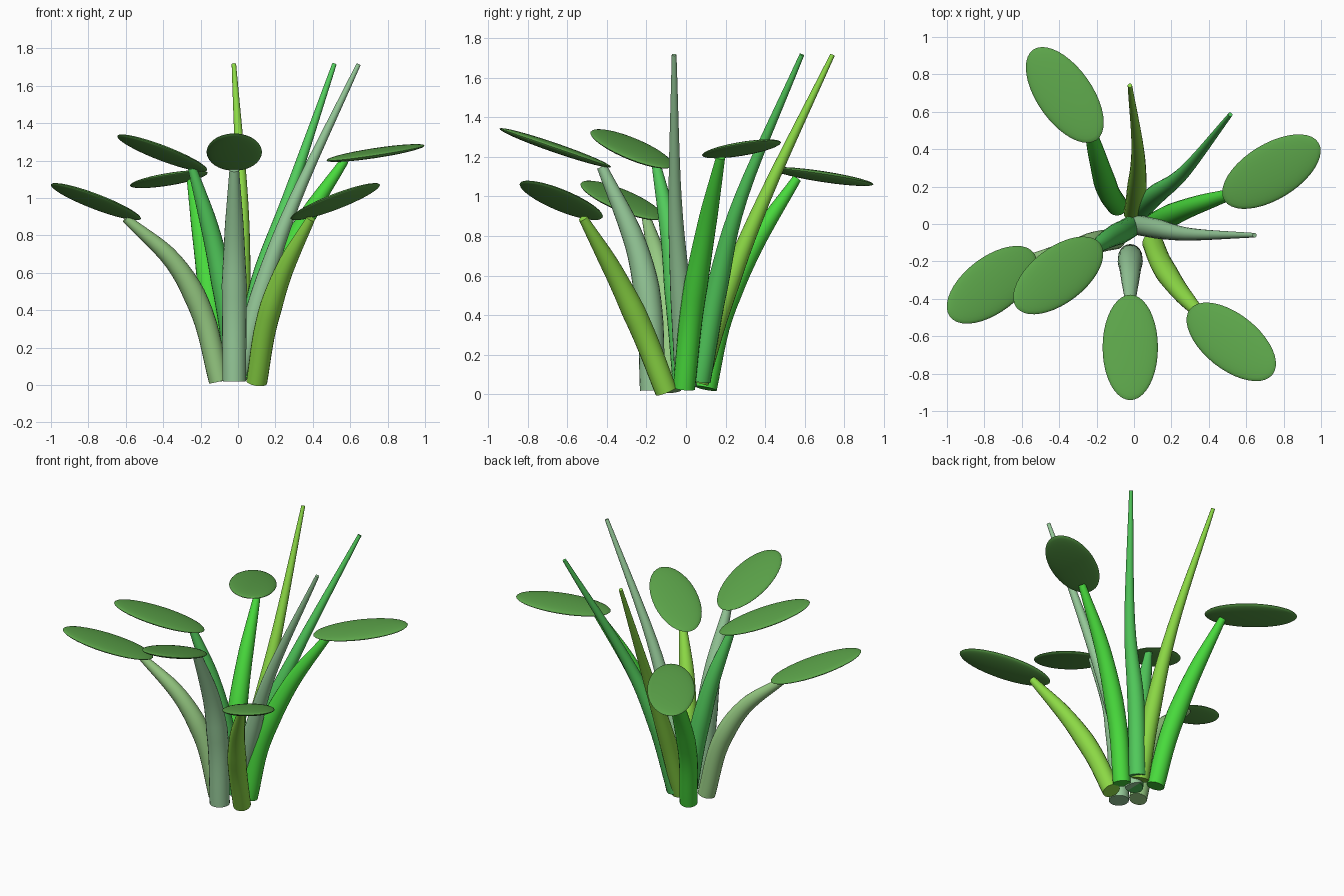
import bpy, bmesh, math
from mathutils import Vector, Matrix

if "Cube" in bpy.data.objects:
    bpy.data.objects.remove(bpy.data.objects["Cube"])


def material(name, hex_code):
    def lin(c):
        return c / 12.92 if c <= 0.04045 else ((c + 0.055) / 1.055) ** 2.4
    m = bpy.data.materials.new(name)
    rgb = [lin(int(hex_code[i:i + 2], 16) / 255) for i in (0, 2, 4)]
    m.diffuse_color = (*rgb, 1)
    m.use_nodes = True
    m.node_tree.nodes["Principled BSDF"].inputs["Base Color"].default_value = m.diffuse_color
    return m


LEAF = material("leaf green", "5BA349")
SAGE = material("pale sage", "97CB9A")
MOSS = material("soft moss", "97CB83")
LIME = material("lime green", "8CD945")
BRIGHT = material("bright green", "48DA3C")
MID = material("fresh green", "52CC5C")


def finish(bm, name, mat):
    bmesh.ops.recalc_face_normals(bm, faces=bm.faces)
    me = bpy.data.meshes.new(name)
    bm.to_mesh(me)
    bm.free()
    me.materials.append(mat)
    ob = bpy.data.objects.new(name, me)
    bpy.context.collection.objects.link(ob)
    bpy.ops.object.select_all(action='DESELECT')
    ob.select_set(True)
    bpy.context.view_layer.objects.active = ob
    bpy.ops.object.shade_smooth_by_angle(angle=math.radians(40))
    return ob


def smooth_path(pts, steps=6):
    """Catmull-Rom curve through the points."""
    p = [Vector(q) for q in pts]
    p = [2 * p[0] - p[1]] + p + [2 * p[-1] - p[-2]]
    out = []
    for i in range(1, len(p) - 2):
        a, b, c, d = p[i - 1:i + 3]
        for k in range(steps):
            t = k / steps
            out.append(0.5 * (2 * b + (c - a) * t + (2 * a - 5 * b + 4 * c - d) * t * t
                              + (3 * b - a - 3 * c + d) * t ** 3))
    return out + [p[-2]]


def radius_at(profile, t):
    for (t0, r0), (t1, r1) in zip(profile, profile[1:]):
        if t <= t1:
            return r0 + (r1 - r0) * (t - t0) / (t1 - t0)
    return profile[-1][1]


def stalk(name, pts, profile, mat, scale=1.0, sides=20):
    """Tapered round tube swept along a curved path, capped at both ends."""
    path = smooth_path(pts)
    n = len(path) - 1
    bm = bmesh.new()
    rings = []
    for i, c in enumerate(path):
        tan = (path[min(i + 1, n)] - path[max(i - 1, 0)]).normalized()
        u = Vector((0, 1, 0)).cross(tan).normalized()
        v = tan.cross(u)
        r = radius_at(profile, i / n) * scale
        rings.append([bm.verts.new(c + r * (math.cos(a) * u + math.sin(a) * v))
                      for a in (2 * math.pi * k / sides for k in range(sides))])
    for lo, hi in zip(rings, rings[1:]):
        for k in range(sides):
            j = (k + 1) % sides
            bm.faces.new((lo[k], lo[j], hi[j], hi[k]))
    bm.faces.new(rings[0])
    bm.faces.new(rings[-1])
    return finish(bm, name, mat)


def leaf(name, centre, azimuth, pitch):
    """Flattened ellipsoid pad pointing outwards."""
    bm = bmesh.new()
    bmesh.ops.create_uvsphere(bm, u_segments=40, v_segments=16, radius=1)
    m = (Matrix.Translation(centre)
         @ Matrix.Rotation(math.radians(azimuth), 4, 'Z')
         @ Matrix.Rotation(math.radians(-pitch), 4, 'Y')
         @ Matrix.Diagonal((0.298, 0.148, 0.024, 1)))
    bmesh.ops.transform(bm, matrix=m, verts=bm.verts)
    return finish(bm, name, LEAF)


# Leaf pads: centre, heading, upward pitch
leaf("back_left_leaf", (-0.37, 0.69, 1.10), 125, -8)
leaf("right_leaf", (0.735, 0.28, 1.24), 31.5, 8)
leaf("front_leaf", (-0.02, -0.66, 1.245), -90, 19)
leaf("front_right_leaf", (0.52, -0.63, 0.98), -38.5, 19)
leaf("outer_left_leaf", (-0.76, -0.325, 0.98), 217.5, 19)
leaf("inner_left_leaf", (-0.405, -0.275, 1.24), 217.5, 19)

# Leaf stems
STEM = [(0, 0.056), (0.45, 0.06), (0.75, 0.045), (1, 0.023)]
stalk("back_left_stem", [(-0.09, 0.10, 0.03), (-0.14, 0.18, 0.40), (-0.19, 0.34, 0.75),
                         (-0.25, 0.56, 1.09)], STEM, BRIGHT)
stalk("right_stem", [(0.09, -0.01, 0.03), (0.16, 0.03, 0.42), (0.33, 0.10, 0.83),
                     (0.57, 0.175, 1.20)], STEM, BRIGHT)
stalk("front_stem", [(-0.02, -0.17, 0.02), (-0.02, -0.185, 0.42), (-0.02, -0.255, 0.76),
                     (-0.02, -0.425, 1.15)], STEM, SAGE, 1.12)
stalk("front_right_stem", [(0.10, -0.10, 0.015), (0.15, -0.22, 0.32), (0.245, -0.36, 0.61),
                           (0.39, -0.52, 0.89)], STEM, LIME)
stalk("outer_left_stem", [(-0.10, -0.08, 0.02), (-0.19, -0.095, 0.38), (-0.345, -0.14, 0.66),
                          (-0.60, -0.20, 0.89)], STEM, MOSS)
stalk("inner_left_stem", [(-0.01, -0.01, 0.04), (-0.06, -0.04, 0.42), (-0.14, -0.08, 0.80),
                          (-0.245, -0.15, 1.16)], STEM, MID)

# Tall pointed blades
BLADE = [(0, 0.055), (0.35, 0.053), (0.6, 0.038), (1, 0.012)]
stalk("right_blade", [(0.0, 0.0, 0.04), (0.12, -0.025, 0.48), (0.30, -0.055, 0.98),
                      (0.645, -0.06, 1.715)], BLADE, SAGE)
stalk("back_right_blade", [(0.03, 0.07, 0.07), (0.12, 0.16, 0.55), (0.27, 0.28, 1.0),
                           (0.515, 0.585, 1.715)], BLADE, MID)
stalk("back_blade", [(0.0, 0.06, 0.06), (0.015, 0.19, 0.48), (0.02, 0.40, 1.0),
                     (-0.022, 0.74, 1.715)], BLADE, LIME)
